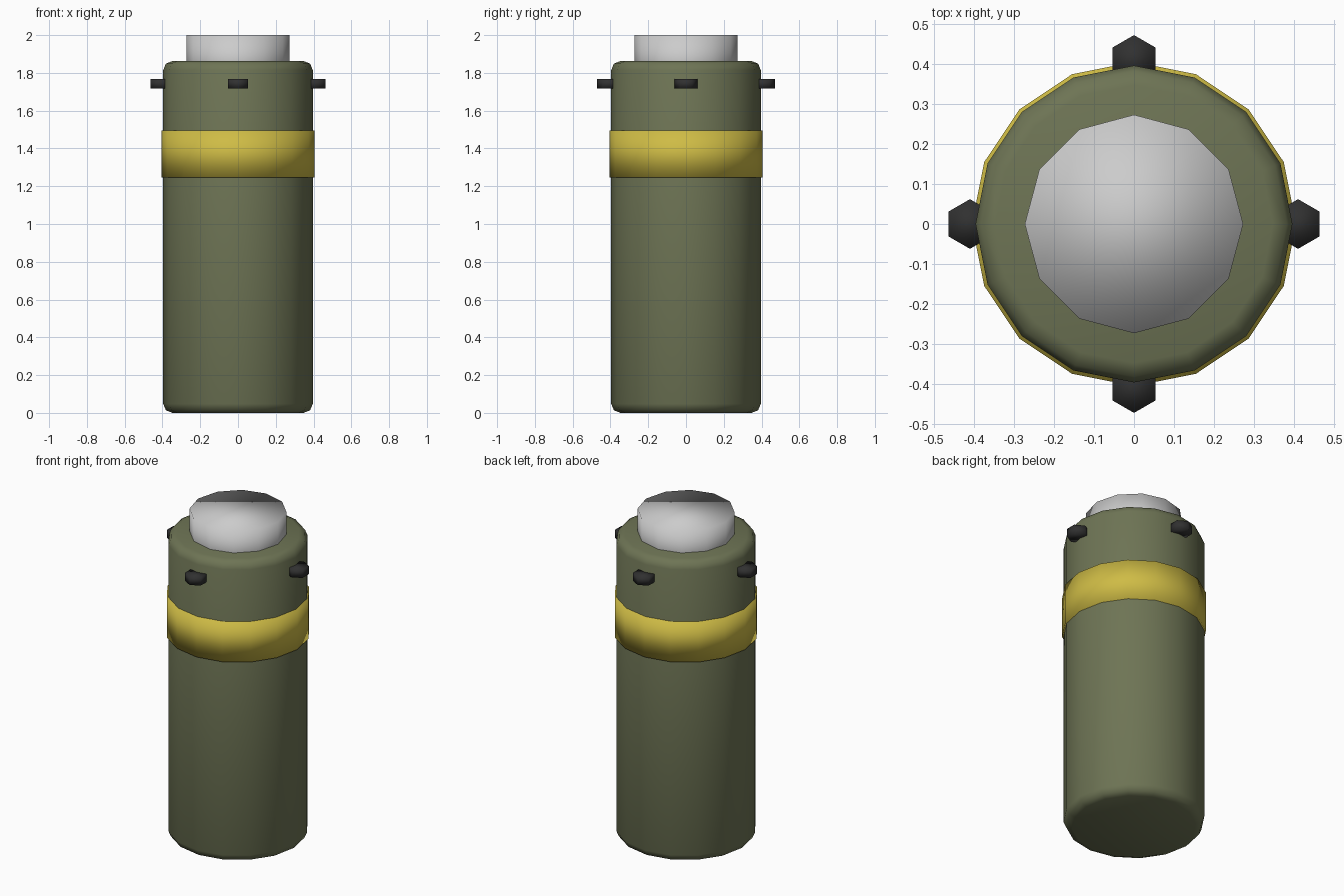
import bpy, bmesh
from mathutils import Matrix

if "Cube" in bpy.data.objects:
    bpy.data.objects.remove(bpy.data.objects["Cube"])


def material(name, rgb):
    m = bpy.data.materials.new(name)
    m.diffuse_color = (*rgb, 1)
    m.use_nodes = True
    m.node_tree.nodes["Principled BSDF"].inputs["Base Color"].default_value = m.diffuse_color
    return m


def cylinder(name, sides, radius, z0, z1, mat=None, xy=(0, 0), rim=0):
    bm = bmesh.new()
    bmesh.ops.create_cone(bm, cap_ends=True, segments=sides,
                          radius1=radius, radius2=radius, depth=z1 - z0,
                          matrix=Matrix.Translation((*xy, (z0 + z1) / 2)))
    if rim:  # round only the top and bottom rims
        edges = [e for e in bm.edges
                 if abs(e.verts[0].co.z - e.verts[1].co.z) < 1e-4]
        bmesh.ops.bevel(bm, geom=edges, offset=rim, segments=2, profile=0.5,
                        affect='EDGES')
    for f in bm.faces:
        f.smooth = True
    me = bpy.data.meshes.new(name)
    bm.to_mesh(me)
    bm.free()
    ob = bpy.data.objects.new(name, me)
    bpy.context.collection.objects.link(ob)
    if mat:
        me.materials.append(mat)
    return ob


olive = material("olive_paint", (0.155, 0.175, 0.09))
yellow = material("yellow_paint", (0.62, 0.5, 0.06))
black = material("black_metal", (0.03, 0.03, 0.03))

# Canister body with rounded rims, marking band and top cap
cylinder("body", 16, 0.396, 0.0, 1.863, olive, rim=0.048)
cylinder("band", 16, 0.405, 1.247, 1.494, yellow)
cylinder("cap", 12, 0.273, 1.73, 2.0)

# Four hexagonal studs around the neck
for i, (x, y) in enumerate([(1, 0), (0, 1), (-1, 0), (0, -1)]):
    cylinder(f"stud_{i + 1}", 6, 0.062, 1.718, 1.768, black,
             xy=(0.41 * x, 0.41 * y))
